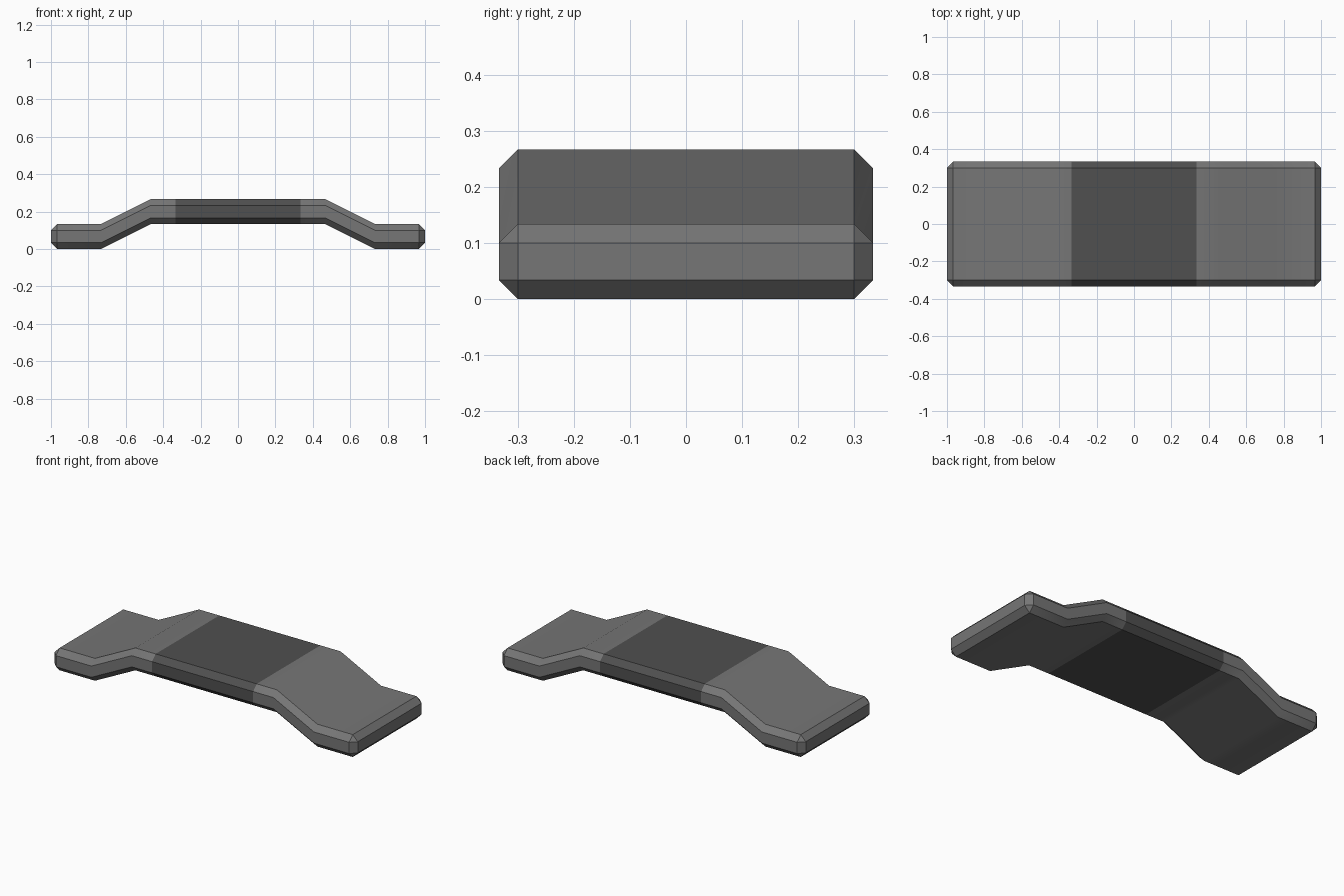
import bpy, bmesh, math

cube = bpy.data.objects.get("Cube")
if cube:
    bpy.data.objects.remove(cube, do_unlink=True)


def make_material(name, value):
    mat = bpy.data.materials.new(name)
    mat.use_nodes = True
    colour = (value, value, value, 1)
    mat.diffuse_color = colour
    mat.node_tree.nodes["Principled BSDF"].inputs["Base Color"].default_value = colour
    return mat


HALF_WIDTH, THICK, CHAMFER = 1 / 3, 2 / 15, 1 / 30
GRIP = 1 / 3


def section(bm, x, lift, end=False):
    """Chamfered cross-section; at the ends it shrinks to the inner rectangle."""
    w, c = HALF_WIDTH - CHAMFER, CHAMFER
    side = 0 if end else c
    low, high = (c, THICK - c) if end else (0, THICK)
    outline = [(-w, low), (w, low), (w + side, c), (w + side, THICK - c),
               (w, high), (-w, high), (-w - side, THICK - c), (-w - side, c)]
    return [bm.verts.new((x, y, z + lift)) for y, z in outline]


# Half of the bent bar: distance from centre, lift, end flag
half = [(GRIP, THICK, False), (7 / 15, THICK, False), (11 / 15, 0, False),
        (1 - CHAMFER, 0, False), (1, 0, True)]
stations = [(-x, lift, end) for x, lift, end in reversed(half)] + half

bm = bmesh.new()
rings = [section(bm, *s) for s in stations]
for a, b in zip(rings, rings[1:]):
    for i in range(len(a)):
        j = (i + 1) % len(a)
        bm.faces.new((a[i], a[j], b[j], b[i]))
bm.faces.new(rings[0])
bm.faces.new(rings[-1])
bmesh.ops.remove_doubles(bm, verts=bm.verts, dist=0.0001)
bmesh.ops.recalc_face_normals(bm, faces=bm.faces)

# Dark middle grip, lighter bent ends
for face in bm.faces:
    face.material_index = int(abs(face.calc_center_median().x) < GRIP - 0.01)

mesh = bpy.data.meshes.new("handle_bar")
bm.to_mesh(mesh)
bm.free()
mesh.materials.append(make_material("mid grey", 0.18))
mesh.materials.append(make_material("dark grey", 0.08))
handle = bpy.data.objects.new("handle_bar", mesh)
bpy.context.collection.objects.link(handle)

# Soft bends, crisp chamfers
bpy.ops.object.select_all(action="DESELECT")
handle.select_set(True)
bpy.context.view_layer.objects.active = handle
bpy.ops.object.shade_smooth_by_angle(angle=math.radians(30))
